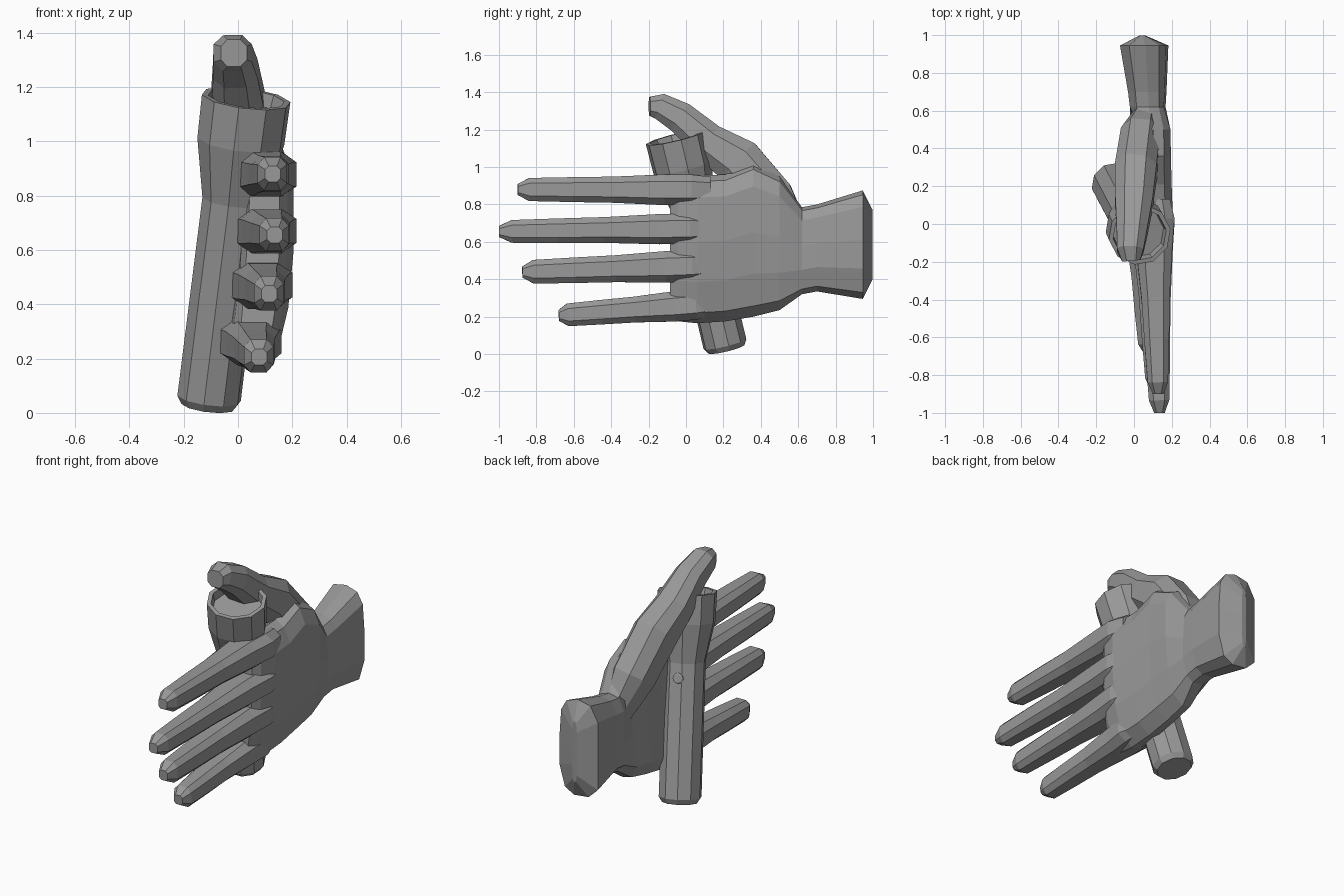
import bpy, bmesh, math
from mathutils import Vector

if "Cube" in bpy.data.objects:
    bpy.data.objects.remove(bpy.data.objects["Cube"])

grey = bpy.data.materials.new("matte_grey")
grey.diffuse_color = (0.32, 0.32, 0.32, 1)
grey.use_nodes = True
grey.node_tree.nodes["Principled BSDF"].inputs["Base Color"].default_value = grey.diffuse_color


def loft(name, rings):
    """Skin a list of equal-length point rings and cap both ends."""
    bm = bmesh.new()
    rows = [[bm.verts.new(p) for p in r] for r in rings]
    n = len(rows[0])
    for a, b in zip(rows, rows[1:]):
        for i in range(n):
            j = (i + 1) % n
            bm.faces.new((a[i], a[j], b[j], b[i]))
    bm.faces.new(rows[0])
    bm.faces.new(rows[-1])
    bmesh.ops.recalc_face_normals(bm, faces=bm.faces)
    me = bpy.data.meshes.new(name)
    bm.to_mesh(me)
    bm.free()
    me.materials.append(grey)
    ob = bpy.data.objects.new(name, me)
    bpy.context.collection.objects.link(ob)
    return ob


def limb(name, stations, c=.55):
    """Box tube with cut corners along a path; station = x, y, z, half depth, half width."""
    outline = [(1, -c), (1, c), (c, 1), (-c, 1), (-1, c), (-1, -c), (-c, -1), (c, -1)]
    pts = [Vector(s[:3]) for s in stations]
    rings = []
    for i, s in enumerate(stations):
        t = (pts[min(i + 1, len(pts) - 1)] - pts[max(i - 1, 0)]).normalized()
        v = t.cross(Vector((1, 0, 0))).normalized()
        u = v.cross(t).normalized()
        rings.append([pts[i] + u * s[3] * p + v * s[4] * q for p, q in outline])
    return loft(name, rings)


# Palm and wrist: an arched cross-section that turns into a flat slab at the wrist
hand_cut = [(0, .06), (.07, .14), (.28, .18), (.55, .20), (.85, .20), (.96, .16),
            (1, .10), (.95, .03), (.7, .01), (.4, -.01), (.12, -.04), (.02, .0)]
wrist_cut = [(0, .10), (.06, .15), (.28, .18), (.55, .18), (.85, .17), (.96, .14),
             (1, .08), (.97, .01), (.82, -.03), (.4, -.03), (.12, -.03), (.02, .02)]
#         y     z low  z high  x mid  x scale  cut
palm = [(-.085, .20, .93, .08, .60, hand_cut),
        (-.04, .175, .95, .08, .85, hand_cut),
        (.06, .165, .955, .085, 1.0, hand_cut),
        (.21, .175, .96, .085, .95, hand_cut),
        (.36, .20, 1.02, .085, .92, hand_cut),
        (.50, .235, .95, .085, .90, hand_cut),
        (.62, .32, .785, .077, .90, wrist_cut),
        (.70, .335, .80, .075, .97, wrist_cut),
        (.945, .295, .875, .06, 1.22, wrist_cut),
        (.998, .40, .77, .045, .15, wrist_cut)]
loft("palm", [[(m + s * (x - .08), y, lo + t * (hi - lo)) for t, x in cut]
              for y, lo, hi, m, s, cut in palm])

# Four fingers: base x, tip x, base z, tip z, tip y, half width
fingers = {"index_finger": (.10, .128, .878, .88, -.90, .070),
           "middle_finger": (.10, .135, .672, .655, -1.0, .069),
           "ring_finger": (.085, .115, .475, .438, -.875, .072),
           "little_finger": (.045, .078, .27, .206, -.68, .069)}
for name, (x0, x1, z0, z1, tip, w) in fingers.items():
    st = []
    # fraction along finger, depth, width factor
    for f, d, wf in [(0, .09, 1.0), (.10, .112, 1.16), (.24, .097, 1.17), (.50, .075, 1.0),
                     (.72, .066, .95), (.94, .054, .88), (1, .028, .42)]:
        st.append((x0 + (x1 - x0) * f, .13 + (tip - .13) * f, z0 + (z1 - z0) * f, d, w * wf))
    limb(name, st)

# Thumb rising from the palm and curling over the top of the torch
limb("thumb", [(.08, .60, .58, .05, .09),
               (.035, .45, .83, .105, .13),
               (.01, .28, 1.03, .11, .13),
               (.0, .12, 1.135, .10, .10),
               (-.01, -.03, 1.265, .082, .085),
               (-.02, -.14, 1.325, .07, .07),
               (-.015, -.195, 1.325, .048, .05)], .5)

# Torch: turned profile on a tilted axis with a recessed lens
base, top = Vector((-.11, .215, .025)), Vector((.03, -.055, 1.158))
axis = top - base
length = axis.length
rot = axis.to_track_quat('Z', 'Y')


def ring(r, h, n=10):
    return [base + rot @ Vector((r * math.cos(2 * math.pi * (i + .5) / n),
                                 r * math.sin(2 * math.pi * (i + .5) / n), h)) for i in range(n)]


profile = [(.10, 0), (.119, .03), (.117, length * .67), (.163, length * .86),
           (.166, length), (.143, length), (.135, length - .05)]
loft("torch", [ring(r, h) for r, h in profile])

# Round switch on the torch barrel, facing the back
a = axis.normalized()
out = Vector((-.3, .95, 0))
out = (out - a * out.dot(a)).normalized()
side = a.cross(out)
centre = base + a * length * .60
loft("switch", [[centre + out * d + side * r * math.cos(q * math.pi / 6)
                 + a * r * math.sin(q * math.pi / 6) for q in range(12)]
                for d, r in [(.09, .03), (.118, .03), (.122, .024)]])
